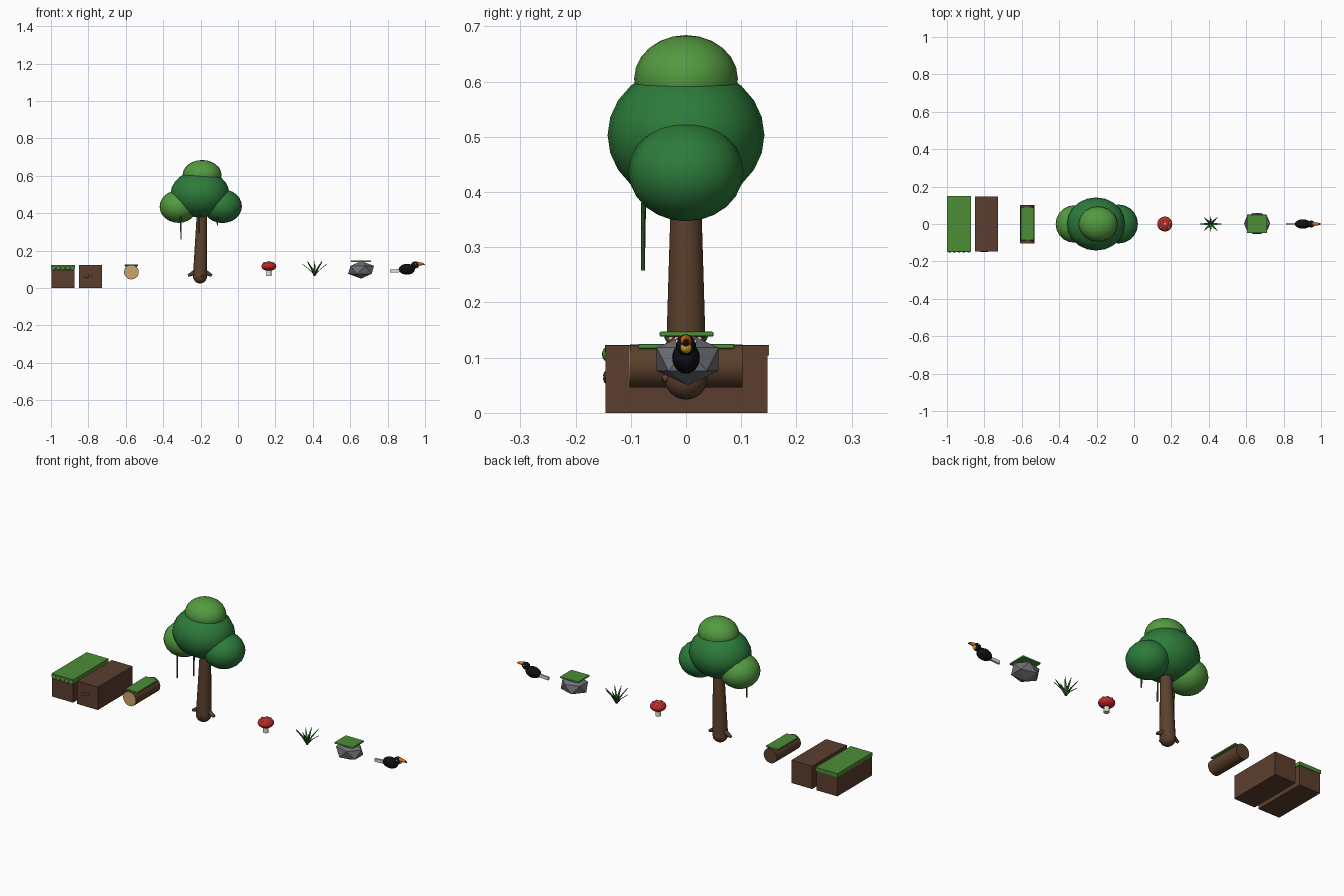
import bpy
import math
from mathutils import Vector

if "Cube" in bpy.data.objects:
    bpy.data.objects.remove(bpy.data.objects["Cube"])

mats = {}


def mat(name, r, g, b):
    m = bpy.data.materials.new(name)
    m.diffuse_color = tuple(c ** 2.2 for c in (r, g, b)) + (1,)
    m.use_nodes = True
    m.node_tree.nodes["Principled BSDF"].inputs["Base Color"].default_value = m.diffuse_color
    mats[name] = m


mat("dirt", .36, .25, .195)
mat("bark", .36, .26, .19)
mat("cut_wood", .80, .64, .42)
mat("grass", .30, .55, .22)
mat("leaf_dark", .19, .48, .24)
mat("leaf_light", .33, .60, .26)
mat("vine", .20, .42, .18)
mat("red", .75, .17, .16)
mat("white", .88, .86, .82)
mat("stone", .43, .44, .46)
mat("black", .09, .09, .11)
mat("yellow", .85, .68, .15)
mat("orange", .85, .42, .12)


def finish(name, m, smooth=True):
    o = bpy.context.object
    o.name = name
    o.data.materials.append(mats[m])
    if smooth:
        bpy.ops.object.shade_smooth_by_angle(angle=math.radians(40))
    return o


def box(name, m, lo, hi, bevel=0):
    lo, hi = Vector(lo), Vector(hi)
    bpy.ops.mesh.primitive_cube_add(size=1, location=(lo + hi) / 2)
    bpy.context.object.scale = hi - lo
    bpy.ops.object.transform_apply(location=False, rotation=False)
    o = finish(name, m, False)
    if bevel:
        b = o.modifiers.new("bevel", "BEVEL")
        b.width, b.segments = bevel, 2
    return o


def ball(name, m, loc, radii, seg=20, rings=12):
    bpy.ops.mesh.primitive_uv_sphere_add(segments=seg, ring_count=rings, location=loc)
    bpy.context.object.scale = radii
    return finish(name, m)


def rod(name, m, a, b, r1, r2, sides=16):
    a, b = Vector(a), Vector(b)
    d = b - a
    bpy.ops.mesh.primitive_cone_add(vertices=sides, radius1=r1, radius2=r2,
                                    depth=d.length, location=(a + b) / 2)
    bpy.context.object.rotation_euler = d.to_track_quat('Z', 'Y').to_euler()
    return finish(name, m)


# grassy block with scalloped front edge
box("grass_block_soil", "dirt", (-.998, -.146, 0), (-.874, .147, .108))
box("grass_block_turf", "grass", (-1, -.147, .104), (-.872, .15, .123))
for i in range(5):
    ball("turf_scallop", "grass", (-.986 + i * .0253, -.145, .106), (.0125, .007, .012), 12, 8)

# bare soil block with two pebbles
box("soil_block", "dirt", (-.85, -.146, 0), (-.727, .148, .122))
ball("soil_pebble_a", "dirt", (-.81, -.145, .062), (.014, .005, .009), 10, 6)
ball("soil_pebble_b", "dirt", (-.79, -.145, .068), (.012, .005, .008), 10, 6)

# fallen log
rod("log", "bark", (-.57, .102, .085), (-.57, -.101, .085), .039, .039, 24)
rod("log_cut_end", "cut_wood", (-.57, -.09, .085), (-.57, -.103, .085), .037, .037, 24)
box("log_moss", "grass", (-.606, -.087, .116), (-.534, .088, .125), .003)

# tree trunk and roots
rod("trunk", "bark", (-.203, 0, .06), (-.192, 0, .42), .038, .027, 18)
ball("trunk_foot", "bark", (-.203, 0, .063), (.038, .039, .039), 18, 12)
for s in (-1, 1):
    rod("root", "bark", (-.203 + s * .015, 0, .09), (-.203 + s * .064, 0, .066), .017, .007, 10)
rod("root_front", "bark", (-.2, 0, .08), (-.19, -.042, .06), .014, .006, 10)

# canopy
ball("canopy_main", "leaf_dark", (-.203, 0, .503), (.157, .142, .126))
ball("canopy_left", "leaf_light", (-.318, 0, .435), (.101, .100, .087))
ball("canopy_right", "leaf_dark", (-.083, 0, .437), (.104, .104, .090))
ball("canopy_top", "leaf_light", (-.192, 0, .605), (.104, .094, .079))

# hanging vines
for x, z in ((-.305, .258), (-.207, .295), (-.11, .335)):
    rod("vine", "vine", (x, -.078, z), (x, -.076, .43), .0035, .0045, 8)

# mushroom with spotted cap
rod("mushroom_stem", "white", (.165, 0, .065), (.165, 0, .112), .014, .012)
ball("mushroom_cap", "red", (.165, 0, .116), (.040, .040, .025))
ball("cap_spot", "white", (.165, 0, .140), (.006, .006, .003), 10, 6)
for i in range(7):
    a = i * math.tau / 7 - math.pi / 2
    ball("cap_spot", "white",
         (.165 + .027 * math.cos(a), .027 * math.sin(a), .134), (.005, .005, .004), 10, 6)

# grass tuft: thin pointed blades fanning out
verts, faces = [], []
for i in range(8):
    a = i * math.tau / 8
    reach = (.066, .055, .04, .055)[i % 4]
    high = (.128, .143, .145, .138)[i % 4]
    out = Vector((math.cos(a), math.sin(a), 0))
    side = Vector((-out.y, out.x, 0)) * .0065
    base = Vector((.41, 0, .066))
    mid = base + out * reach * .4 + Vector((0, 0, (high - .066) * .5))
    n = len(verts)
    verts += [base - side, base + side, mid + side * .8, mid - side * .8,
              base + out * reach + Vector((0, 0, high - .066))]
    faces += [(n, n + 1, n + 2, n + 3), (n + 3, n + 2, n + 4)]
me = bpy.data.meshes.new("grass_tuft")
me.from_pydata(verts, [], faces)
tuft = bpy.data.objects.new("grass_tuft", me)
bpy.context.collection.objects.link(tuft)
me.materials.append(mats["vine"])
th = tuft.modifiers.new("thickness", "SOLIDIFY")
th.thickness, th.offset = .003, 0

# low-poly rock with moss slab
bpy.ops.mesh.primitive_ico_sphere_add(subdivisions=1, radius=1, location=(.658, .003, .097))
bpy.context.object.scale = (.078, .066, .047)
finish("rock", "stone", False)
box("rock_moss", "grass", (.603, -.048, .138), (.711, .05, .147), .003)

# bird
ball("bird_body", "black", (.903, 0, .1), (.043, .025, .029))
ball("bird_head", "black", (.946, 0, .123), (.021, .018, .019))
ball("bird_throat", "yellow", (.957, 0, .120), (.013, .011, .012), 14, 10)
rod("bird_beak", "orange", (.955, 0, .130), (.991, 0, .128), .011, .006, 12)
rod("bird_beak_tip", "black", (.989, 0, .128), (1.0, 0, .123), .006, .001, 12)
for s in (-1, 1):
    ball("bird_eye", "white", (.95, s * .016, .129), (.004, .003, .004), 10, 6)
tail = box("bird_tail", "white", (.812, -.005, .083), (.872, .005, .1))
tail.rotation_euler.y = math.radians(-3)
